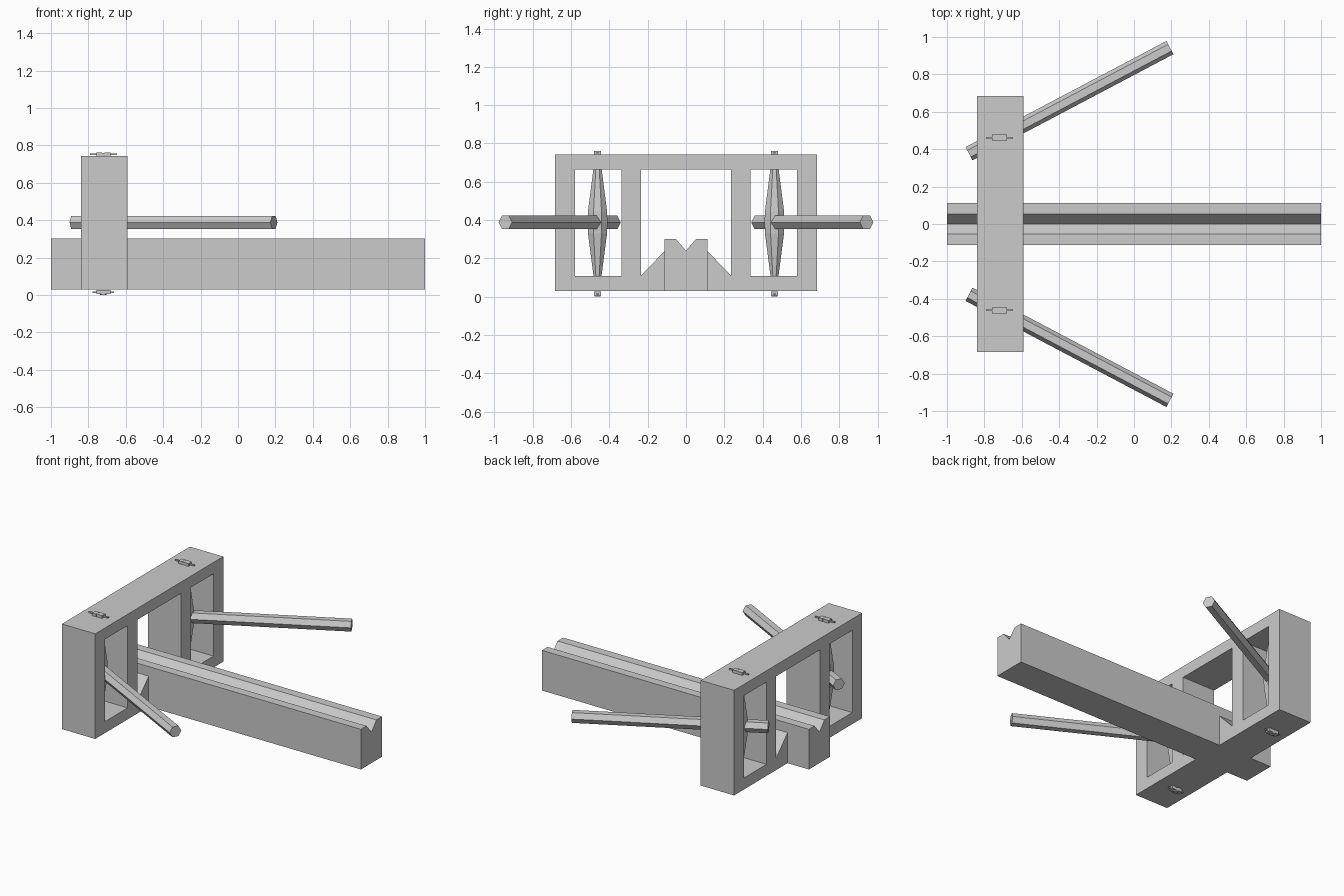
import bpy, bmesh
from math import cos, sin, pi
from mathutils import Vector

cube = bpy.data.objects.get("Cube")
if cube:
    bpy.data.objects.remove(cube)

grey = bpy.data.materials.new("plain grey")
grey.use_nodes = True
grey.diffuse_color = (0.6, 0.6, 0.6, 1)
grey.node_tree.nodes["Principled BSDF"].inputs["Base Color"].default_value = (0.6, 0.6, 0.6, 1)


def finish(name, bm):
    bmesh.ops.recalc_face_normals(bm, faces=bm.faces)
    mesh = bpy.data.meshes.new(name)
    bm.to_mesh(mesh)
    bm.free()
    mesh.materials.append(grey)
    obj = bpy.data.objects.new(name, mesh)
    bpy.context.collection.objects.link(obj)
    return obj


def extrude_x(name, loops, x0, x1):
    """Fill a y-z outline (with optional holes) and extrude it along x."""
    bm = bmesh.new()
    edges = []
    for loop in loops:
        vs = [bm.verts.new((x0, y, z)) for y, z in loop]
        edges += [bm.edges.new((a, b)) for a, b in zip(vs, vs[1:] + vs[:1])]
    bmesh.ops.triangle_fill(bm, edges=edges, use_beauty=True, use_dissolve=False)
    caps = bmesh.ops.extrude_face_region(bm, geom=bm.faces[:])["geom"]
    bmesh.ops.translate(bm, vec=(x1 - x0, 0, 0),
                        verts=[v for v in caps if isinstance(v, bmesh.types.BMVert)])
    bmesh.ops.dissolve_limit(bm, angle_limit=0.01, verts=bm.verts[:], edges=bm.edges[:])
    return finish(name, bm)


def loft(name, rings, sides, side_axis, up_axis, turn=0):
    """Join regular polygons, given as (centre, radius), into a closed solid."""
    bm = bmesh.new()
    loops = []
    for centre, r in rings:
        loops.append([bm.verts.new(centre + side_axis * r * cos(turn + 2 * pi * i / sides)
                                   + up_axis * r * sin(turn + 2 * pi * i / sides))
                      for i in range(sides)])
    for low, high in zip(loops, loops[1:]):
        for i in range(sides):
            j = (i + 1) % sides
            bm.faces.new((low[i], low[j], high[j], high[i]))
    bm.faces.new(loops[0])
    bm.faces.new(loops[-1])
    return finish(name, bm)


def box(name, centre, size):
    bm = bmesh.new()
    bmesh.ops.create_cube(bm, size=1)
    for v in bm.verts:
        v.co = Vector(centre) + v.co * Vector(size)
    return finish(name, bm)


def rect(y0, y1, z0, z1):
    return [(y0, z0), (y1, z0), (y1, z1), (y0, z1)]


X, Y, Z = Vector((1, 0, 0)), Vector((0, 1, 0)), Vector((0, 0, 1))
BACK, FRONT = -0.84, -0.59
PIVOT = -0.72

# Upright frame with three openings; the middle one has sloped braces
middle = [(-0.235, 0.11), (-0.11, 0.24), (0.11, 0.24), (0.235, 0.11),
          (0.235, 0.665), (-0.235, 0.665)]
extrude_x("frame", [rect(-0.685, 0.685, 0.03, 0.742), middle,
                    rect(0.338, 0.58, 0.108, 0.665),
                    rect(-0.58, -0.338, 0.108, 0.665)], BACK, FRONT)

# Long stock with a V groove along its top
extrude_x("grooved_stock", [[(-0.113, 0.03), (0.113, 0.03), (0.113, 0.302), (0.053, 0.302),
                             (0, 0.24), (-0.053, 0.302), (-0.113, 0.302)]], -1, 1)

for side, label in ((1, "left"), (-1, "right")):
    # Hexagonal throwing arm, splayed outward
    inner = Vector((-0.882, side * 0.376, 0.388))
    outer = Vector((0.192, side * 0.943, 0.388))
    across = (outer - inner).cross(Z).normalized()
    loft(label + "_arm", [(inner, 0.04), (outer, 0.04)], 6, across, Z)

    # Twisted cord bundle, widest around the arm
    profile = ((0.09, 0.02), (0.33, 0.054), (0.388, 0.056), (0.446, 0.054), (0.69, 0.02))
    loft(label + "_cord_bundle", [(Vector((PIVOT, side * 0.462, z)), r) for z, r in profile],
         8, X, Y, pi / 8)

    # Cord knots and thin locking pins above and below the frame
    for end, z, length in (("top", 0.752, 0.145), ("bottom", 0.014, 0.115)):
        box(f"{label}_{end}_pin", (PIVOT, side * 0.462, z), (length, 0.008, 0.009))
        knot_z = 0.75 if end == "top" else 0.016
        for dx in (-0.022, 0.022):
            box(f"{label}_{end}_knot", (PIVOT + dx, side * 0.462, knot_z), (0.03, 0.036, 0.022))
        loft(f"{label}_{end}_cord_end",
             [(Vector((PIVOT, side * 0.462, knot_z - 0.016)), 0.018),
              (Vector((PIVOT, side * 0.462, knot_z + 0.01)), 0.018)], 6, X, Y)
